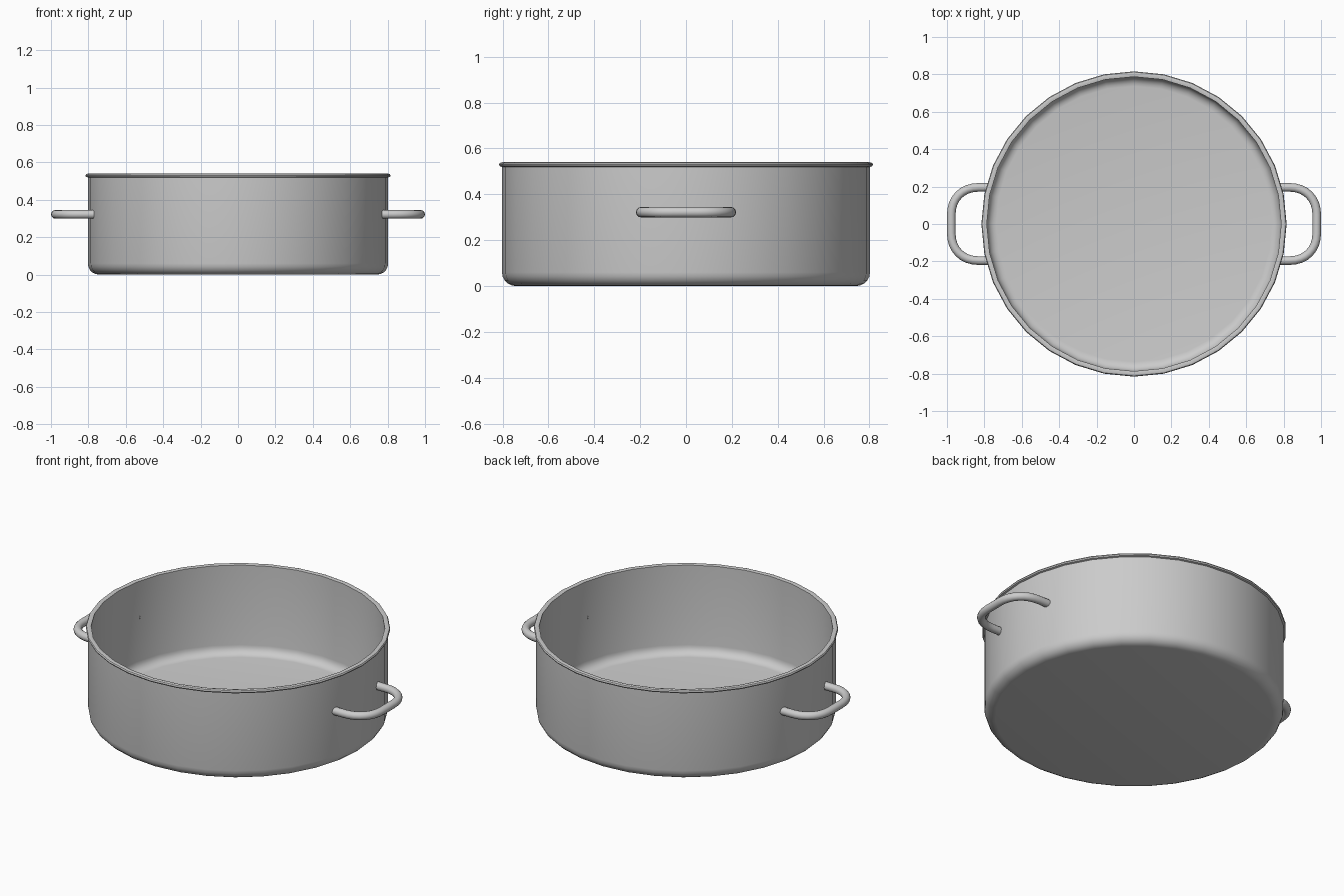
import bpy, bmesh, math
from mathutils import Matrix, Vector

cube = bpy.data.objects.get("Cube")
if cube:
    bpy.data.objects.remove(cube, do_unlink=True)

steel = bpy.data.materials.new("brushed_steel")
steel.use_nodes = True
steel.diffuse_color = (0.6, 0.6, 0.6, 1)
steel.node_tree.nodes["Principled BSDF"].inputs["Base Color"].default_value = (0.6, 0.6, 0.6, 1)


def finish(name, bm, angle):
    """Turn a bmesh into a named, shaded steel object."""
    bmesh.ops.recalc_face_normals(bm, faces=bm.faces)
    mesh = bpy.data.meshes.new(name)
    bm.to_mesh(mesh)
    bm.free()
    mesh.materials.append(steel)
    obj = bpy.data.objects.new(name, mesh)
    bpy.context.collection.objects.link(obj)
    bpy.ops.object.select_all(action='DESELECT')
    obj.select_set(True)
    bpy.context.view_layer.objects.active = obj
    bpy.ops.object.shade_smooth_by_angle(angle=math.radians(angle))
    return obj


def corner(radius, inset, z, steps=5):
    """Rounded bottom corner of the pot, from floor to wall."""
    angles = [math.pi / 2 * i / steps for i in range(steps + 1)]
    return [(radius - inset + inset * math.sin(a), z + inset - inset * math.cos(a)) for a in angles]


# Pot body: outer skin, rolled lip, inner skin, turned about z
WALL, INNER = 0.803, 0.787
lip = [(WALL, 0.52), (0.813, 0.523), (0.816, 0.53), (0.812, 0.537), (0.803, 0.54), (INNER, 0.536)]
profile = [(0, 0)] + corner(WALL, 0.06, 0) + lip + corner(INNER, 0.05, 0.015)[::-1] + [(0, 0.015)]
bm = bmesh.new()
verts = [bm.verts.new((0, -r, z)) for r, z in profile]
edges = [bm.edges.new(pair) for pair in zip(verts, verts[1:])]
bmesh.ops.spin(bm, geom=verts + edges, cent=(0, 0, 0), axis=(0, 0, 1),
               angle=math.tau, steps=32)
bmesh.ops.remove_doubles(bm, verts=bm.verts, dist=0.0005)
finish("pot_body", bm, 40)

# Side handles: a round bar bent into a loop, swept in the horizontal plane
half = [Vector((0.764, 0.196, 0)), Vector((0.83, 0.196, 0))]
bend_start, bend_end = half[-1], Vector((0.977, 0.05, 0))
c1, c2 = Vector((0.92, 0.196, 0)), Vector((0.977, 0.135, 0))
for i in range(1, 9):
    t = i / 8
    half.append(bend_start * (1 - t)**3 + c1 * 3 * t * (1 - t)**2
                + c2 * 3 * t * t * (1 - t) + bend_end * t**3)
path = half + [Vector((p.x, -p.y, 0)) for p in reversed(half)]

for name, turn in (("left_handle", 0), ("right_handle", math.pi)):
    bm = bmesh.new()
    rings = []
    for i, p in enumerate(path):
        along = (path[min(i + 1, len(path) - 1)] - path[max(i - 1, 0)]).normalized()
        side = along.cross(Vector((0, 0, 1)))
        rings.append([bm.verts.new(p + 0.023 * (side * math.cos(a) + Vector((0, 0, math.sin(a)))))
                      for a in (math.tau * k / 12 for k in range(12))])
    for a, b in zip(rings, rings[1:]):
        for k in range(12):
            j = (k + 1) % 12
            bm.faces.new((a[k], a[j], b[j], b[k]))
    bm.faces.new(rings[0])
    bm.faces.new(rings[-1])
    bm.transform(Matrix.Translation((0, 0, 0.322)) @ Matrix.Rotation(turn, 4, 'Z'))
    finish(name, bm, 50)
